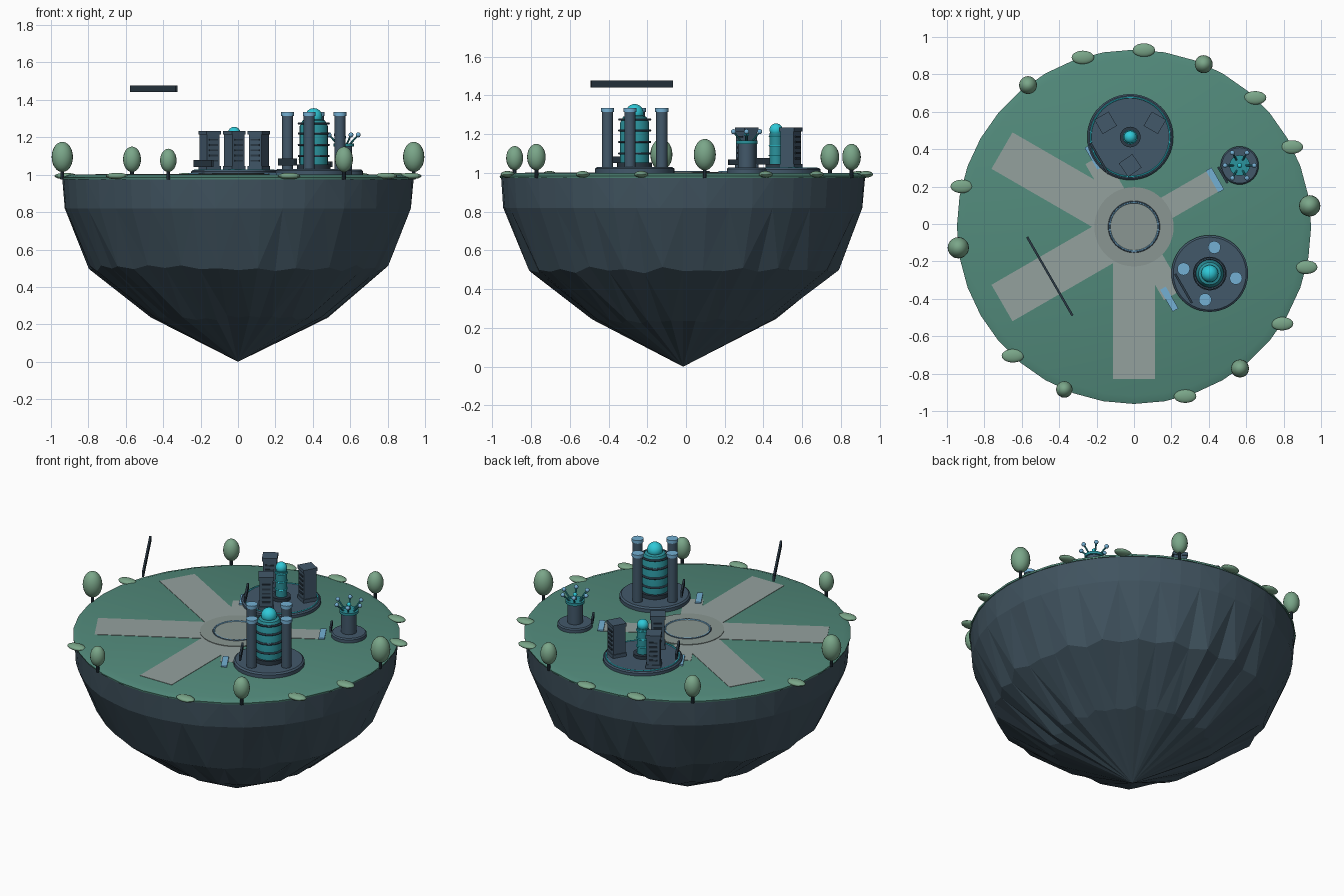
import bpy, bmesh, math, random
from math import sin, cos, pi, radians
from mathutils import Matrix, Vector

random.seed(4)
cube = bpy.data.objects.get("Cube")
if cube:
    bpy.data.objects.remove(cube)


def material(name, hex_code):
    def lin(c):
        return c / 12.92 if c <= 0.04045 else ((c + 0.055) / 1.055) ** 2.4
    col = [lin(int(hex_code[i:i + 2], 16) / 255) for i in (0, 2, 4)] + [1]
    m = bpy.data.materials.new(name)
    m.use_nodes = True
    m.diffuse_color = col
    m.node_tree.nodes["Principled BSDF"].inputs["Base Color"].default_value = col
    return m


ROCK = material("slate rock", "40535f")
GRASS = material("grass green", "528a7b")
PAVING = material("road grey", "94a19e")
PLAZA = material("plaza grey", "8a9692")
METAL = material("blue grey metal", "42586a")
DARK = material("dark panel", "2b3a46")
TEAL = material("core teal", "2b939d")
CYAN = material("glow cyan", "2fc9d8")
BLUE = material("light blue", "74b0d4")
LEAF = material("leaf green", "7aa689")


def finish(name, bm, mat, smooth=False):
    me = bpy.data.meshes.new(name)
    bmesh.ops.recalc_face_normals(bm, faces=bm.faces)
    bm.to_mesh(me)
    bm.free()
    me.materials.append(mat)
    ob = bpy.data.objects.new(name, me)
    bpy.context.collection.objects.link(ob)
    if smooth:
        bpy.ops.object.select_all(action='DESELECT')
        ob.select_set(True)
        bpy.context.view_layer.objects.active = ob
        bpy.ops.object.shade_smooth_by_angle(angle=radians(35))
    return ob


def box(name, loc, size, mat, angle=0.0):
    bm = bmesh.new()
    m = Matrix.Translation(loc) @ Matrix.Rotation(radians(angle), 4, 'Z') @ Matrix.Diagonal((*size, 1))
    bmesh.ops.create_cube(bm, size=1, matrix=m)
    return finish(name, bm, mat)


def lathe(name, x, y, profile, mat, n=32):
    """Solid of revolution from (radius, z) points, capped at both ends."""
    bm = bmesh.new()
    rings = [[bm.verts.new((x + r * cos(2 * pi * i / n), y + r * sin(2 * pi * i / n), z))
              for i in range(n)] for r, z in profile]
    for a, b in zip(rings, rings[1:]):
        for i in range(n):
            bm.faces.new((a[i], a[(i + 1) % n], b[(i + 1) % n], b[i]))
    bm.faces.new(rings[0])
    bm.faces.new(rings[-1])
    return finish(name, bm, mat, True)


def cyl(name, x, y, r, z0, z1, mat, n=32):
    return lathe(name, x, y, [(r, z0), (r, z1)], mat, n)


def ball(name, loc, size, mat):
    bm = bmesh.new()
    m = Matrix.Translation(loc) @ Matrix.Diagonal((*size, 1))
    bmesh.ops.create_uvsphere(bm, u_segments=20, v_segments=12, radius=1, matrix=m)
    return finish(name, bm, mat, True)


def torus(name, x, y, z, r, t, mat):
    bpy.ops.mesh.primitive_torus_add(location=(x, y, z), major_radius=r, minor_radius=t,
                                     major_segments=40, minor_segments=6)
    ob = bpy.context.object
    ob.name = name
    ob.data.materials.append(mat)
    bpy.ops.object.shade_smooth_by_angle()


def rod(name, a, b, r, mat):
    a, b = Vector(a), Vector(b)
    bm = bmesh.new()
    m = Matrix.Translation((a + b) / 2) @ (b - a).to_track_quat('Z', 'Y').to_matrix().to_4x4()
    bmesh.ops.create_cone(bm, cap_ends=True, segments=10, radius1=r, radius2=r,
                          depth=(b - a).length, matrix=m)
    finish(name, bm, mat, True)


CY = -0.015   # shared centre of the island in y


def polar(r, deg):
    return r * cos(radians(deg)), CY + r * sin(radians(deg))


# Faceted rock, pleated towards its lower tip
SIDES = 48
bm = bmesh.new()
rows = []
for r, z, jr, jz in [(0.94, 0.985, 0, 0), (0.928, 0.82, 0.004, 0),
                     (0.79, 0.50, 0.022, 0.018), (0.455, 0.235, 0.03, 0.014)]:
    row = []
    for i in range(SIDES):
        pleat = (1 if i % 2 else -1) * 0.4
        k = r + jr * (pleat + random.uniform(-0.6, 0.6))
        h = z + jz * (pleat + random.uniform(-0.6, 0.6))
        px, py = polar(k, 360 * i / SIDES)
        row.append(bm.verts.new((px, py, h)))
    rows.append(row)
tip = bm.verts.new((0, CY, 0))
for a, b in zip(rows, rows[1:]):
    for i in range(SIDES):
        j = (i + 1) % SIDES
        bm.faces.new((a[i], a[j], b[j], b[i]))
for i in range(SIDES):
    bm.faces.new((rows[-1][i], rows[-1][(i + 1) % SIDES], tip))
bm.faces.new(rows[0])
bmesh.ops.triangulate(bm, faces=[f for f in bm.faces if len(f.verts) == 4])
finish("island_rock", bm, ROCK)

# Grass cap with a sloping rim
lathe("grass_cap", 0, CY, [(0.945, 0.975), (0.947, 0.985), (0.905, 1.0)], GRASS, 36)

# Plaza, three wide roads and three short paths
cyl("plaza", 0, CY, 0.212, 0.99, 1.006, PLAZA, 48)
torus("plaza_ring", 0, CY, 1.006, 0.13, 0.004, BLUE)
torus("plaza_ring_edge", 0, CY, 1.006, 0.135, 0.004, METAL)
for ang, length, width in [(150, 0.815, 0.225), (210, 0.815, 0.225), (270, 0.815, 0.225),
                           (30, 0.5, 0.125), (120, 0.42, 0.115), (300, 0.42, 0.115)]:
    px, py = polar(length / 2, ang)
    box("road", (px, py, 0.998), (length, width, 0.009), PAVING, ang)
for ang, dist in [(30, 0.5), (120, 0.43), (296, 0.43)]:
    px, py = polar(dist, ang)
    box("path_marker", (px, py, 1.006), (0.035, 0.135, 0.008), BLUE, 30)

# Trees and flat bushes around the rim, leaving gaps for the wide roads
for i in range(18):
    if i in (7, 10, 13):
        continue
    px, py = polar(0.946, 6.8 + 20 * i)
    if i % 3 == 0:
        s = {0: 0.057, 9: 0.057, 12: 0.044}.get(i, 0.048)
        rod("tree_trunk", (px, py, 0.975), (px, py, 1.03), 0.01, DARK)
        ball("tree_crown", (px, py, 1.014 + 1.42 * s), (s, s, 1.42 * s), LEAF)
    else:
        ball("bush", (px, py, 0.993), (0.06, 0.036, 0.017), LEAF)


def sign(x, y, z, length, height):
    box("sign_panel", (x, y, z), (0.012, length, height), DARK, 30)


# Large floating sign and one small sign for each building
sign(-0.45, -0.28, 1.46, 0.485, 0.036)
sign(0.265, -0.345, 1.068, 0.18, 0.035)
sign(-0.185, 0.35, 1.06, 0.19, 0.035)
sign(0.475, 0.262, 1.055, 0.10, 0.03)

# Reactor: round base, ringed core and four pillars
RX, RY = 0.405, -0.265
lathe("reactor_base", RX, RY, [(0.205, 0.99), (0.205, 1.022), (0.195, 1.03)], METAL, 48)
cyl("reactor_foot", RX, RY, 0.09, 1.03, 1.055, DARK)
lathe("reactor_core", RX, RY, [(0.075, 1.055), (0.075, 1.26), (0.06, 1.29), (0.03, 1.30)], TEAL)
for z in (1.10, 1.16, 1.22, 1.275):
    torus("reactor_ring", RX, RY, z, 0.08, 0.006, METAL)
ball("reactor_orb", (RX, RY, 1.31), (0.046, 0.046, 0.046), CYAN)
for k in range(4):
    a = radians(80 + 90 * k)
    px, py = RX + 0.142 * cos(a), RY + 0.142 * sin(a)
    cyl("pillar", px, py, 0.029, 1.03, 1.315, METAL, 20)
    cyl("pillar_cap", px, py, 0.034, 1.315, 1.335, BLUE, 20)

# Server hub: glowing rim, small core and three slatted towers
SX, SY = -0.02, 0.465
lathe("hub_base", SX, SY, [(0.23, 0.99), (0.23, 1.018), (0.222, 1.025)], METAL, 48)
torus("hub_glow_ring", SX, SY, 1.025, 0.212, 0.004, CYAN)
cyl("hub_core_foot", SX, SY, 0.055, 1.025, 1.045, DARK)
cyl("hub_core", SX, SY, 0.034, 1.045, 1.205, TEAL)
for z in (1.09, 1.14, 1.19):
    torus("hub_core_ring", SX, SY, z, 0.035, 0.004, CYAN)
ball("hub_orb", (SX, SY, 1.222), (0.034, 0.034, 0.034), CYAN)
for ang, turn in [(150, 30), (30, -30), (270, 35)]:
    px = SX + 0.152 * cos(radians(ang))
    py = SY + 0.152 * sin(radians(ang))
    box("tower_foot", (px, py, 1.035), (0.088, 0.088, 0.024), METAL, turn)
    box("tower", (px, py, 1.13), (0.078, 0.078, 0.17), METAL, turn)
    box("tower_roof", (px, py, 1.225), (0.088, 0.088, 0.02), METAL, turn)
    for k in range(5):
        box("tower_slat", (px, py, 1.075 + 0.028 * k), (0.05, 0.088, 0.01), DARK, turn)

# Antenna station: column with a crown of ball-tipped arms
AX, AY = 0.565, 0.313
lathe("antenna_base", AX, AY, [(0.102, 0.99), (0.102, 1.02), (0.095, 1.027)], METAL, 40)
cyl("antenna_column", AX, AY, 0.045, 1.027, 1.15, METAL)
cyl("antenna_cap", AX, AY, 0.055, 1.15, 1.167, TEAL)
rod("antenna_mast", (AX, AY, 1.16), (AX, AY, 1.195), 0.008, METAL)
ball("antenna_mast_tip", (AX, AY, 1.2), (0.013, 0.013, 0.013), CYAN)
for k in range(6):
    a = radians(60 * k)
    end = (AX + 0.078 * cos(a), AY + 0.078 * sin(a), 1.213)
    rod("antenna_arm", (AX + 0.03 * cos(a), AY + 0.03 * sin(a), 1.16), end, 0.005, TEAL)
    ball("antenna_tip", end, (0.013, 0.013, 0.013), BLUE)
